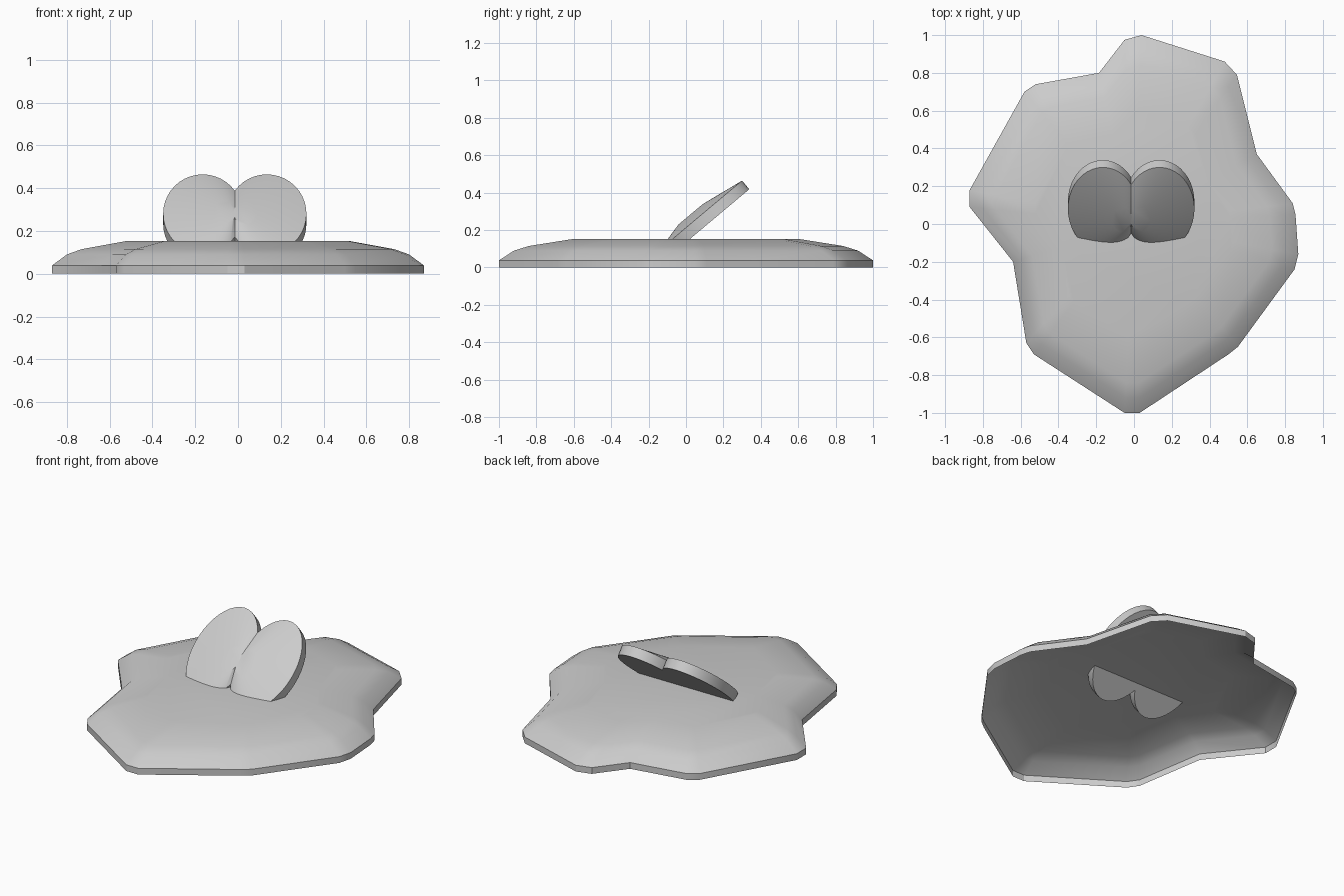
import bpy, bmesh, math
from mathutils import Vector

if "Cube" in bpy.data.objects:
    bpy.data.objects.remove(bpy.data.objects["Cube"])

grey = bpy.data.materials.new("plain grey")
grey.diffuse_color = (0.6, 0.6, 0.6, 1)
grey.use_nodes = True
grey.node_tree.nodes["Principled BSDF"].inputs["Base Color"].default_value = grey.diffuse_color


def loft(name, rings, cap_start, cap_end, angle):
    """Skin closed rings of points in order, optionally capping either end."""
    bm = bmesh.new()
    loops = [[bm.verts.new(p) for p in ring] for ring in rings]
    n = len(loops[0])
    for a, b in zip(loops, loops[1:]):
        for i in range(n):
            j = (i + 1) % n
            bm.faces.new((a[i], a[j], b[j], b[i]))
    if cap_start:
        bm.faces.new(loops[0][::-1])
    if cap_end:
        bm.faces.new(loops[-1])
    bm.normal_update()
    mesh = bpy.data.meshes.new(name)
    bm.to_mesh(mesh)
    bm.free()
    mesh.materials.append(grey)
    obj = bpy.data.objects.new(name, mesh)
    bpy.context.collection.objects.link(obj)
    bpy.ops.object.select_all(action='DESELECT')
    obj.select_set(True)
    bpy.context.view_layer.objects.active = obj
    bpy.ops.object.shade_smooth_by_angle(angle=math.radians(angle))
    return obj


# Puddle body: irregular blunt-cornered outline, open underneath
outline = [(0.04, 1.0), (0.48, 0.86), (0.545, 0.79), (0.65, 0.37), (0.84, 0.11),
           (0.855, 0.05), (0.87, -0.16), (0.85, -0.24), (0.55, -0.65), (0.50, -0.69),
           (0.03, -1.0), (-0.05, -1.0), (-0.53, -0.69), (-0.57, -0.63), (-0.64, -0.2),
           (-0.87, 0.09), (-0.87, 0.18), (-0.58, 0.70), (-0.52, 0.74), (-0.185, 0.80),
           (-0.05, 0.975)]
outline.reverse()  # counter-clockwise
# (outline scale, height) from the rim wall up to the flat top
profile = [(1, 0), (1, 0.038), (0.92, 0.09), (0.84, 0.115), (0.6, 0.153)]
loft("puddle_body", [[(x * s, y * s, z) for x, y in outline] for s, z in profile],
     False, True, 30)

# Eyes: tilted oval discs whose fronts bulge to small off-centre pupils
tilt = math.radians(40)
along = Vector((0, math.cos(tilt), math.sin(tilt)))
out = Vector((0, -math.sin(tilt), math.cos(tilt)))


def oval(centre, rx, ry, side, shift_x=0, shift_v=0, lift=0, n=40):
    pts = []
    for i in range(n):
        a = 2 * math.pi * i / n
        pts.append(centre + Vector((shift_x + rx * math.cos(a), 0, 0))
                   + along * (shift_v + ry * math.sin(a)) + out * lift)
    return pts


for side, name in ((-1, "left_eye"), (1, "right_eye")):
    c = Vector((-0.015 + side * 0.15, 0.08, 0.28))
    rings = [oval(c, 0.185, 0.287, side, lift=-0.06),
             oval(c, 0.185, 0.287, side),
             oval(c, 0.055, 0.085, side, -side * 0.1, -0.039, 0.039)]
    loft(name, rings, True, True, 35)
